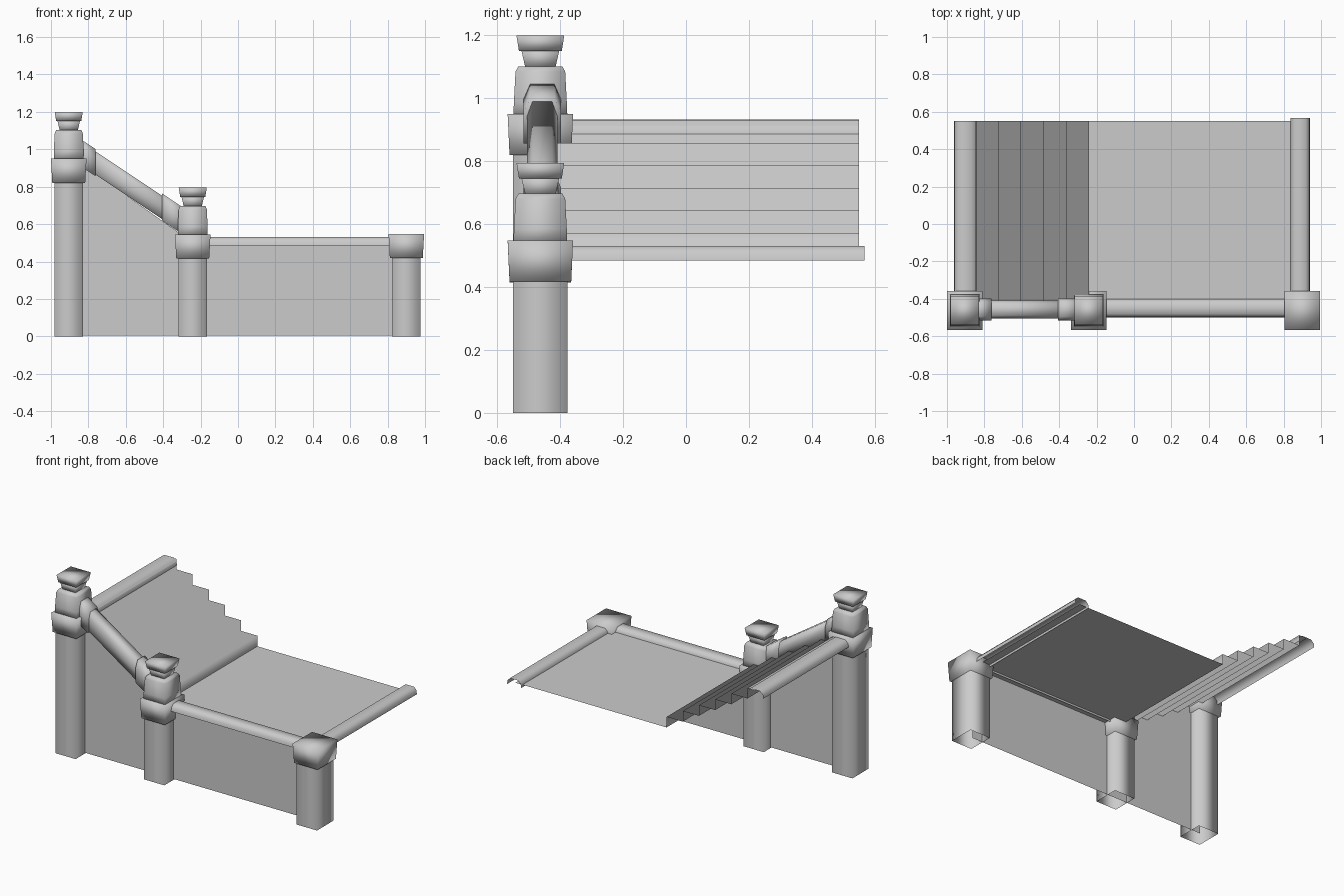
import bpy, bmesh

cube = bpy.data.objects.get("Cube")
if cube:
    bpy.data.objects.remove(cube, do_unlink=True)

stone = bpy.data.materials.new("grey_stone")
stone.use_nodes = True
GREY = (0.6, 0.6, 0.6, 1)
stone.diffuse_color = GREY
stone.node_tree.nodes["Principled BSDF"].inputs["Base Color"].default_value = GREY


def make(name, verts, faces, smooth=True, outward=False):
    mesh = bpy.data.meshes.new(name)
    mesh.from_pydata(verts, [], faces)
    if outward:
        bm = bmesh.new()
        bm.from_mesh(mesh)
        bmesh.ops.recalc_face_normals(bm, faces=bm.faces)
        bm.to_mesh(mesh)
        bm.free()
    for poly in mesh.polygons:
        poly.use_smooth = smooth
    mesh.materials.append(stone)
    obj = bpy.data.objects.new(name, mesh)
    bpy.context.collection.objects.link(obj)
    return obj


def stack(name, cx, rings, closed=True):
    """Rectangular rings (half width, half depth, height) joined into a block."""
    verts = [(cx + sx * hx, POST_Y + sy * hy, z) for hx, hy, z in rings
             for sx, sy in ((-1, -1), (1, -1), (1, 1), (-1, 1))]
    faces = [(r * 4 + i, r * 4 + (i + 1) % 4, r * 4 + 4 + (i + 1) % 4, r * 4 + 4 + i)
             for r in range(len(rings) - 1) for i in range(4)]
    if closed:
        top = len(verts) - 4
        faces += [(3, 2, 1, 0), (top, top + 1, top + 2, top + 3)]
    return make(name, verts, faces)


def sweep(name, start, end):
    """Open strip between two equally long point lists."""
    n = len(start)
    faces = [(i, i + 1, n + i + 1, n + i) for i in range(n - 1)]
    return make(name, start + end, faces)


POST_Y = -0.463
WALL_Y = -0.45
FLOOR = 0.5

# Posts: shaft, collar, and the finial on the two stair posts
posts = {"upper_post": (-0.905, 0.95, True),
         "middle_post": (-0.242, 0.545, True),
         "end_post": (0.9, 0.548, False)}
for name, (x, top, finial) in posts.items():
    stack(name + "_shaft", x, [(0.076, 0.087, 0), (0.076, 0.087, top - 0.02)], False)
    stack(name + "_collar", x, [(0.088, 0.098, top - 0.13), (0.095, 0.104, top)])
    if finial:
        stack(name + "_block", x, [(0.08, 0.086, top - 0.01), (0.08, 0.084, top + 0.04),
                                   (0.075, 0.079, top + 0.135), (0.068, 0.07, top + 0.152)])
        stack(name + "_neck", x, [(0.046, 0.046, top + 0.14), (0.061, 0.061, top + 0.205)])
        stack(name + "_cap", x, [(0.067, 0.068, top + 0.2), (0.075, 0.076, top + 0.25)])

# Front wall under the rails
outline = [(-0.9, 0.005), (0.9, 0.005), (0.9, FLOOR), (-0.24, FLOOR), (-0.9, 0.97)]
make("front_wall", [(x, WALL_Y, z) for x, z in outline], [tuple(range(5))], False)

# Landing floor
make("landing", [(-0.24, WALL_Y, FLOOR), (0.89, WALL_Y, FLOOR),
                 (0.89, 0.55, FLOOR), (-0.24, 0.55, FLOOR)], [(0, 1, 2, 3)], False)

# Stairs as one folded sheet
RUN, RISE = 0.121, 0.0715
zigzag = [(-0.24, FLOOR)]
for i in range(6):
    zigzag.append((-0.24 - i * RUN, FLOOR + (i + 1) * RISE))
    zigzag.append((-0.24 - (i + 1) * RUN, FLOOR + (i + 1) * RISE))
    if i == 5:
        zigzag[-1] = (-0.9, FLOOR + 6 * RISE - 0.005)
sweep("stairs", [(x, WALL_Y, z) for x, z in zigzag], [(x, 0.55, z) for x, z in zigzag])

# Rounded rail section (across, up from the top), open underneath
SECTION = [(-1, -0.045), (-0.95, -0.02), (-0.6, 0), (0.6, 0), (0.95, -0.02), (1, -0.045)]


def cross_rail(name, x, half, top, y_end):
    ends = [[(x + a * half, y, top + u) for a, u in SECTION] for y in (y_end, -0.42)]
    sweep(name, *ends)


cross_rail("end_rail", 0.888, 0.052, 0.53, 0.568)
cross_rail("stair_top_rail", -0.902, 0.06, 0.932, 0.55)
sweep("front_rail", *[[(x, WALL_Y + a * 0.05, 0.53 + u) for a, u in SECTION]
                      for x in (-0.2, 0.85)])


# Sloping handrail with thicker end sleeves
def slope_rail(name, x0, x1, half, lift, depth):
    section = [(-1, -depth), (-1, -0.045), (-0.65, 0), (0.65, 0), (1, -0.045), (1, -depth)]
    ends = [[(x, -0.457 + a * half, 0.493 - 0.667 * x + lift + u) for a, u in section]
            for x in (x0, x1)]
    n = len(section)
    faces = [(i, (i + 1) % n, n + (i + 1) % n, n + i) for i in range(n)]
    faces += [tuple(range(n)), tuple(range(n, 2 * n))]
    make(name, ends[0] + ends[1], faces, outward=True)


slope_rail("handrail", -0.85, -0.25, 0.048, -0.012, 0.125)
slope_rail("upper_sleeve", -0.85, -0.762, 0.059, 0, 0.145)
slope_rail("lower_sleeve", -0.405, -0.28, 0.059, 0, 0.145)
